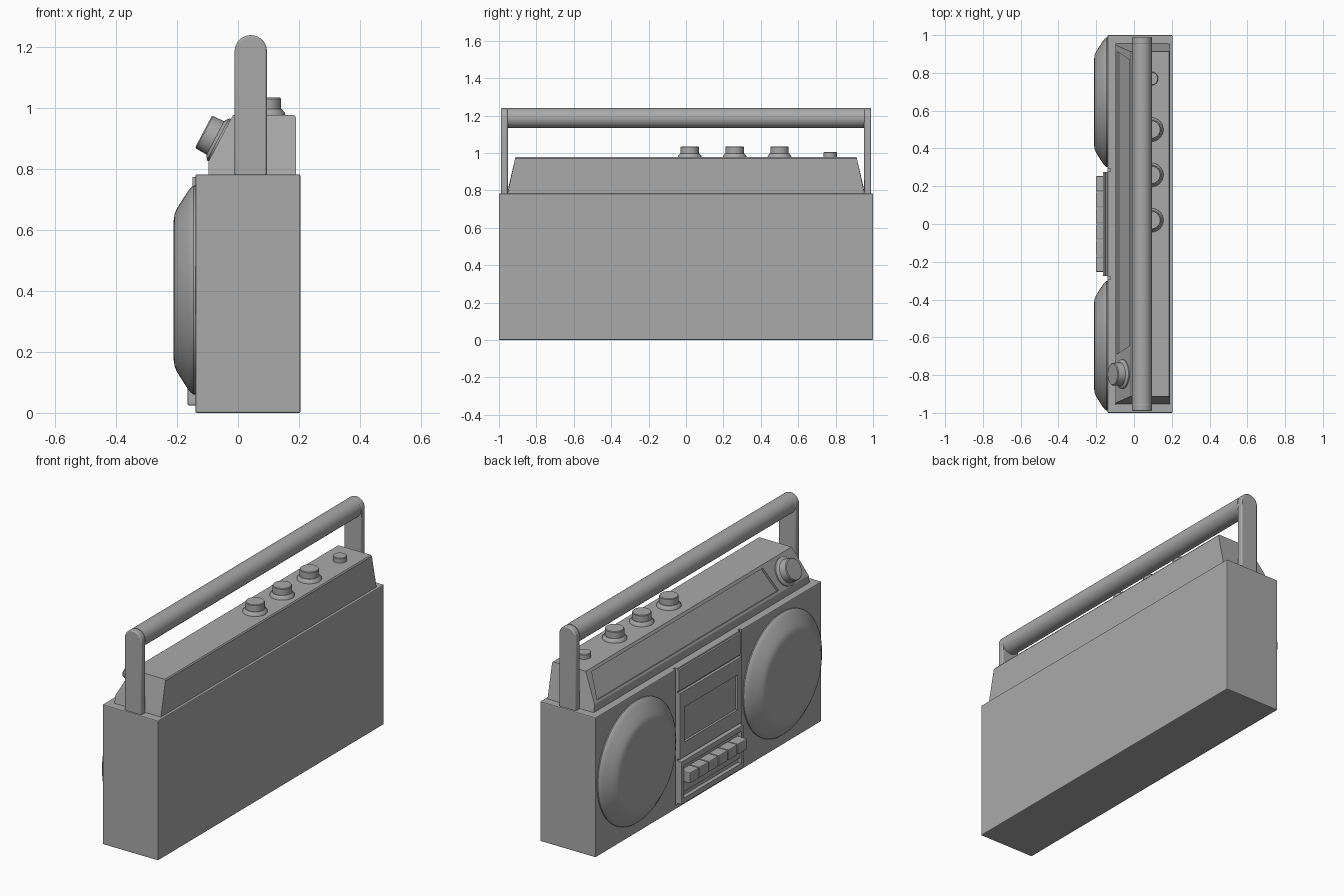
import bpy, bmesh, math
from mathutils import Matrix, Vector

if bpy.data.objects.get("Cube"):
    bpy.data.objects.remove(bpy.data.objects["Cube"])

grey = bpy.data.materials.new("mid_grey")
grey.use_nodes = True
GREY = (0.4, 0.4, 0.4, 1)
grey.diffuse_color = GREY
grey.node_tree.nodes["Principled BSDF"].inputs["Base Color"].default_value = GREY


def finish(name, bm, bevel=0, smooth=False):
    bmesh.ops.recalc_face_normals(bm, faces=bm.faces)
    me = bpy.data.meshes.new(name)
    bm.to_mesh(me)
    bm.free()
    ob = bpy.data.objects.new(name, me)
    bpy.context.collection.objects.link(ob)
    me.materials.append(grey)
    if bevel:
        mod = ob.modifiers.new("Bevel", 'BEVEL')
        mod.width, mod.segments, mod.limit_method = bevel, 2, 'ANGLE'
    if smooth:
        bpy.ops.object.select_all(action='DESELECT')
        ob.select_set(True)
        bpy.context.view_layer.objects.active = ob
        bpy.ops.object.shade_smooth_by_angle(angle=math.radians(35))
    return ob


def box(name, x, y, z, bevel=0):
    bm = bmesh.new()
    bmesh.ops.create_cube(bm, size=1)
    for v in bm.verts:
        v.co = [(r[0] + r[1]) / 2 + c * (r[1] - r[0]) for r, c in zip((x, y, z), v.co)]
    return finish(name, bm, bevel)


def prism(name, start, end, bevel=0, smooth=False):
    """Joins two matching outlines of 3D points into a solid."""
    bm = bmesh.new()
    a = [bm.verts.new(p) for p in start]
    b = [bm.verts.new(p) for p in end]
    bm.faces.new(a)
    bm.faces.new(b[::-1])
    for i in range(len(a)):
        j = (i + 1) % len(a)
        bm.faces.new((a[i], b[i], b[j], a[j]))
    return finish(name, bm, bevel, smooth)


def lathe(name, profile, origin, axis, sides=48):
    """Turns (radius, height) points around an axis."""
    turn = Vector((0, 0, 1)).rotation_difference(Vector(axis)).to_matrix()
    bm = bmesh.new()
    rings = []
    for r, h in profile:
        angles = [2 * math.pi * i / sides for i in range(sides)]
        rings.append([bm.verts.new(Vector(origin) + turn @ Vector(
            (r * math.cos(t), r * math.sin(t), h))) for t in angles])
    for lo, hi in zip(rings, rings[1:]):
        for i in range(sides):
            j = (i + 1) % sides
            bm.faces.new((lo[i], lo[j], hi[j], hi[i]))
    bm.faces.new(rings[0])
    bm.faces.new(rings[-1])
    return finish(name, bm, smooth=True)


def cut(target, cutter):
    cutter.hide_render = True
    cutter.hide_viewport = True
    mod = target.modifiers.new("Cut", 'BOOLEAN')
    mod.operation, mod.object, mod.solver = 'DIFFERENCE', cutter, 'EXACT'


# Main case with grooves beside the cassette deck
case = box("case", (-0.14, 0.205), (-1, 1), (0, 0.783), 0.005)
for side, s in (("left", 1), ("right", -1)):
    cut(case, box("groove_cutter_" + side, (-0.2, -0.125),
                  (s * 0.285 - 0.008, s * 0.285 + 0.008), (0.02, 0.9)))

# Upper housing with slanted ends and a sloping dial face
section = [(-0.097, 0.77), (-0.097, 0.825), (-0.017, 0.977), (0.185, 0.977), (0.19, 0.97), (0.19, 0.77)]


def end(s):
    return [(x, s * (0.957 - 0.045 * max(0, z - 0.783) / 0.194), z) for x, z in section]


housing = prism("upper_housing", end(-1), end(1))

# Recessed dial window on the slope
low, high = Vector((-0.097, 0, 0.825)), Vector((-0.017, 0, 0.977))
slope = (high - low).normalized()
normal = Vector((-slope.z, 0, slope.x))


def dial_outline(depth):
    corners = ((0.915, 0.08), (-0.69, 0.08), (-0.645, 0.9), (0.87, 0.9))
    return [low.lerp(high, t) + Vector((0, y, 0)) + normal * depth for y, t in corners]


cut(housing, prism("dial_cutter", dial_outline(-0.014), dial_outline(0.05)))

# Tuning knob on the slope
lathe("tuning_knob", [(0.078, -0.01), (0.078, 0.006), (0.066, 0.014), (0.062, 0.016),
                      (0.06, 0.056), (0.056, 0.06)],
      low.lerp(high, 0.46) + Vector((0, -0.795, 0)), normal)

# Top knobs and power button
for i in range(3):
    lathe(f"top_knob_{i + 1}", [(0.064, 0), (0.062, 0.01), (0.052, 0.022), (0.049, 0.022),
                                (0.049, 0.056), (0.046, 0.06)],
          (0.092, 0.02 + 0.24 * i, 0.975), (0, 0, 1))
lathe("power_button", [(0.036, 0), (0.036, 0.026), (0.033, 0.029)], (0.092, 0.77, 0.975), (0, 0, 1), 32)

# Carrying handle: two round-topped legs and a round bar
mid, rad, bar_z = 0.042, 0.053, 1.187
arch = [(mid - rad, 0.775)] + [
    (mid - rad * math.cos(math.pi * i / 20), bar_z + rad * math.sin(math.pi * i / 20))
    for i in range(21)] + [(mid + rad, 0.775)]
for side, s in (("left", 1), ("right", -1)):
    prism("handle_leg_" + side, [(x, s * 0.953, z) for x, z in arch],
          [(x, s * 0.99, z) for x, z in arch], 0.006, True)
lathe("handle_bar", [(rad, -0.955), (rad, 0.955)], (mid, 0, bar_z), (0, 1, 0), 40)

# Domed speakers
for side, s in (("left", 1), ("right", -1)):
    lathe("speaker_" + side, [(0.343, -0.01), (0.343, 0.006), (0.336, 0.015), (0.325, 0.024),
                              (0.285, 0.05), (0.265, 0.062), (0.25, 0.068), (0.23, 0.071)],
          (-0.14, s * 0.645, 0.403), (-1, 0, 0), 64)

# Cassette deck: top panel, door with sunken window, key tray
box("deck_top_panel", (-0.15, -0.13), (-0.275, 0.275), (0.655, 0.775), 0.003)
door = box("cassette_door", (-0.155, -0.13), (-0.275, 0.275), (0.275, 0.645), 0.003)
cut(door, box("door_window_cutter", (-0.2, -0.143), (-0.235, 0.235), (0.36, 0.555)))
tray = box("key_tray", (-0.165, -0.13), (-0.275, 0.275), (0.025, 0.265), 0.003)
cut(tray, box("key_tray_cutter", (-0.2, -0.143), (-0.255, 0.255), (0.055, 0.235)))
box("key_ledge", (-0.16, -0.14), (-0.252, 0.252), (0.085, 0.135), 0.003)

# Six cassette keys
for i in range(6):
    y = -0.2125 + 0.085 * i
    box(f"cassette_key_{i + 1}", (-0.202, -0.14), (y - 0.0405, y + 0.0405), (0.145, 0.205), 0.005)
